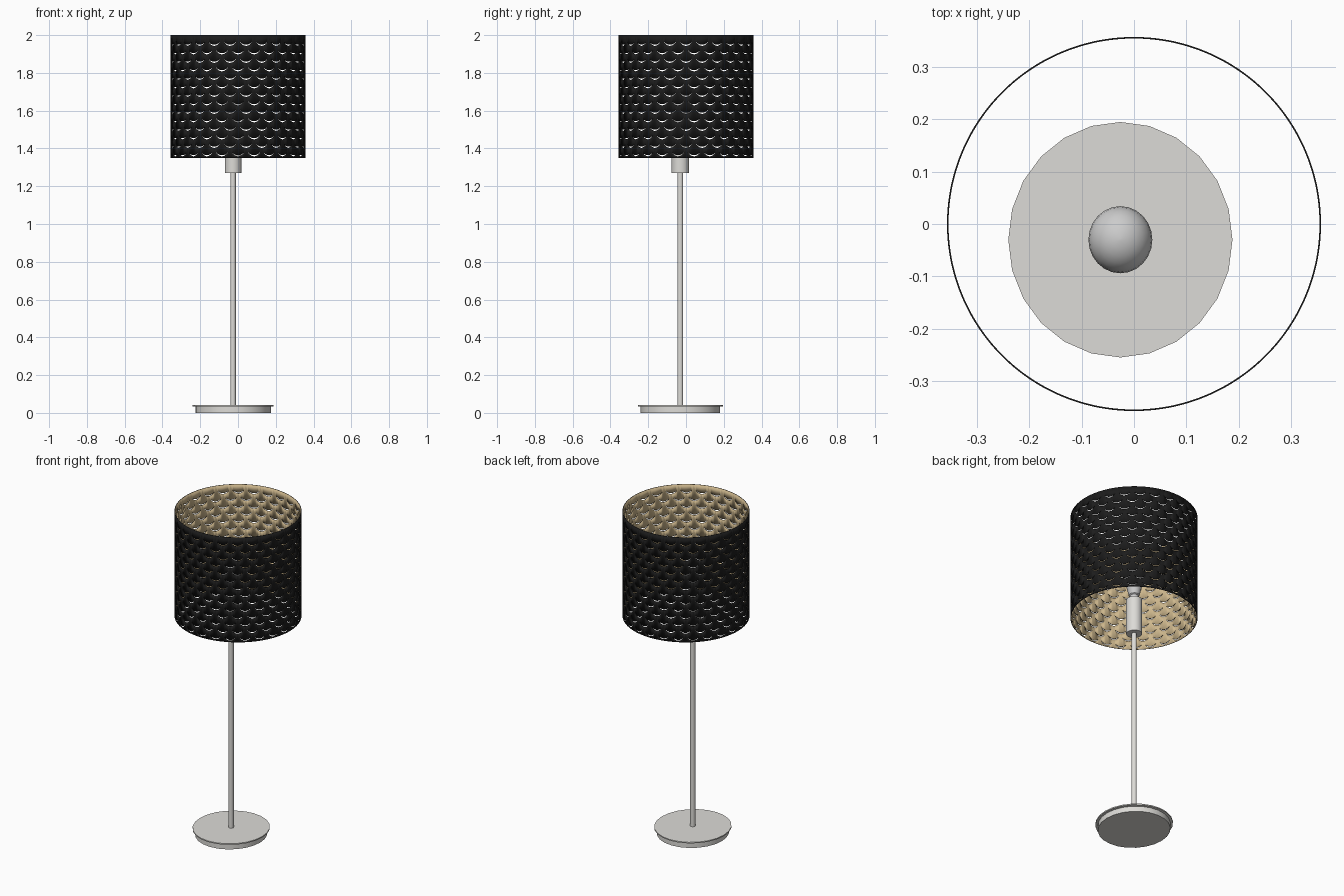
import bpy, bmesh
from math import sin, cos, pi, radians

if "Cube" in bpy.data.objects:
    bpy.data.objects.remove(bpy.data.objects["Cube"])

CX, CY = -0.026, -0.03          # stand axis sits slightly off the shade axis


def material(name, rgb):
    m = bpy.data.materials.new(name)
    m.diffuse_color = (*rgb, 1)
    m.use_nodes = True
    m.node_tree.nodes["Principled BSDF"].inputs["Base Color"].default_value = m.diffuse_color
    return m


black = material("black_outside", (0.012, 0.012, 0.012))
tan = material("tan_lining", (0.62, 0.48, 0.27))
metal = material("pale_metal", (0.72, 0.71, 0.68))


def finish(name, bm, mats, smooth=True):
    me = bpy.data.meshes.new(name)
    bm.to_mesh(me)
    bm.free()
    ob = bpy.data.objects.new(name, me)
    bpy.context.collection.objects.link(ob)
    for m in mats:
        me.materials.append(m)
    bpy.ops.object.select_all(action='DESELECT')
    ob.select_set(True)
    bpy.context.view_layer.objects.active = ob
    if smooth:
        bpy.ops.object.shade_smooth_by_angle(angle=radians(35))
    return ob


def lathe(name, profile, sides, mats):
    """Revolve (radius, z) points around the stand axis and cap both ends."""
    bm = bmesh.new()
    rings = [[bm.verts.new((CX + r * cos(2 * pi * i / sides),
                            CY + 1.05 * r * sin(2 * pi * i / sides), z))
              for i in range(sides)] for r, z in profile]
    for a, b in zip(rings, rings[1:]):
        for i in range(sides):
            j = (i + 1) % sides
            bm.faces.new((a[i], a[j], b[j], b[i]))
    bm.faces.new(rings[0][::-1])
    bm.faces.new(rings[-1])
    return finish(name, bm, mats)


# Stand
lathe("base", [(0.2, 0), (0.2, 0.033), (0.214, 0.035), (0.214, 0.042)], 24, [metal])
lathe("pole", [(0.0145, 0.042), (0.0145, 1.28)], 20, [metal])
lathe("socket", [(0.044, 1.27), (0.044, 1.49)], 24, [metal])

# Bulb: narrow neck, flared body and round top
bulb = [(0.024, 1.48), (0.024, 1.515), (0.03, 1.52), (0.041, 1.57), (0.055, 1.61)]
bulb += [(0.061 * cos(a), 1.64 + 0.061 * sin(a))
         for a in [radians(d) for d in (-12, 0, 15, 30, 45, 60, 75, 88)]]
lathe("bulb", bulb, 24, [])

# Shade: bands separated by rows of crescent slots in a fish-scale pattern
R, Z0, Z1 = 0.357, 1.35, 2.0
SCALES, STEPS, ROWS = 26, 10, 14
PITCH, DEPTH, GAP = 0.045, 0.034, 0.006
cols = SCALES * STEPS


def edge(row, col, upper):
    """Height of a slot row's upper or lower edge at a column."""
    j = (col + (row % 2) * STEPS // 2) % STEPS
    arc = sin(pi * j / STEPS)
    gap = GAP * arc if 1 < j < STEPS - 1 else 0
    return Z0 + PITCH * (row + 1) - DEPTH * arc ** 0.7 + (gap / 2 if upper else -gap / 2)


bm = bmesh.new()


def ring(height):
    return [bm.verts.new((R * cos(2 * pi * c / cols), R * sin(2 * pi * c / cols), height(c)))
            for c in range(cols)]


for band in range(ROWS + 1):
    low = ring(lambda c: edge(band - 1, c, True) if band else Z0)
    high = ring(lambda c: edge(band, c, False) if band < ROWS else Z1)
    for i in range(cols):
        j = (i + 1) % cols
        bm.faces.new((low[i], low[j], high[j], high[i]))
bmesh.ops.remove_doubles(bm, verts=bm.verts[:], dist=0.0003)   # bridges between slots
shade = finish("shade", bm, [black, tan])
solid = shade.modifiers.new("lining", 'SOLIDIFY')
solid.thickness = 0.003
solid.offset = -1
solid.material_offset = 1
solid.material_offset_rim = 0
